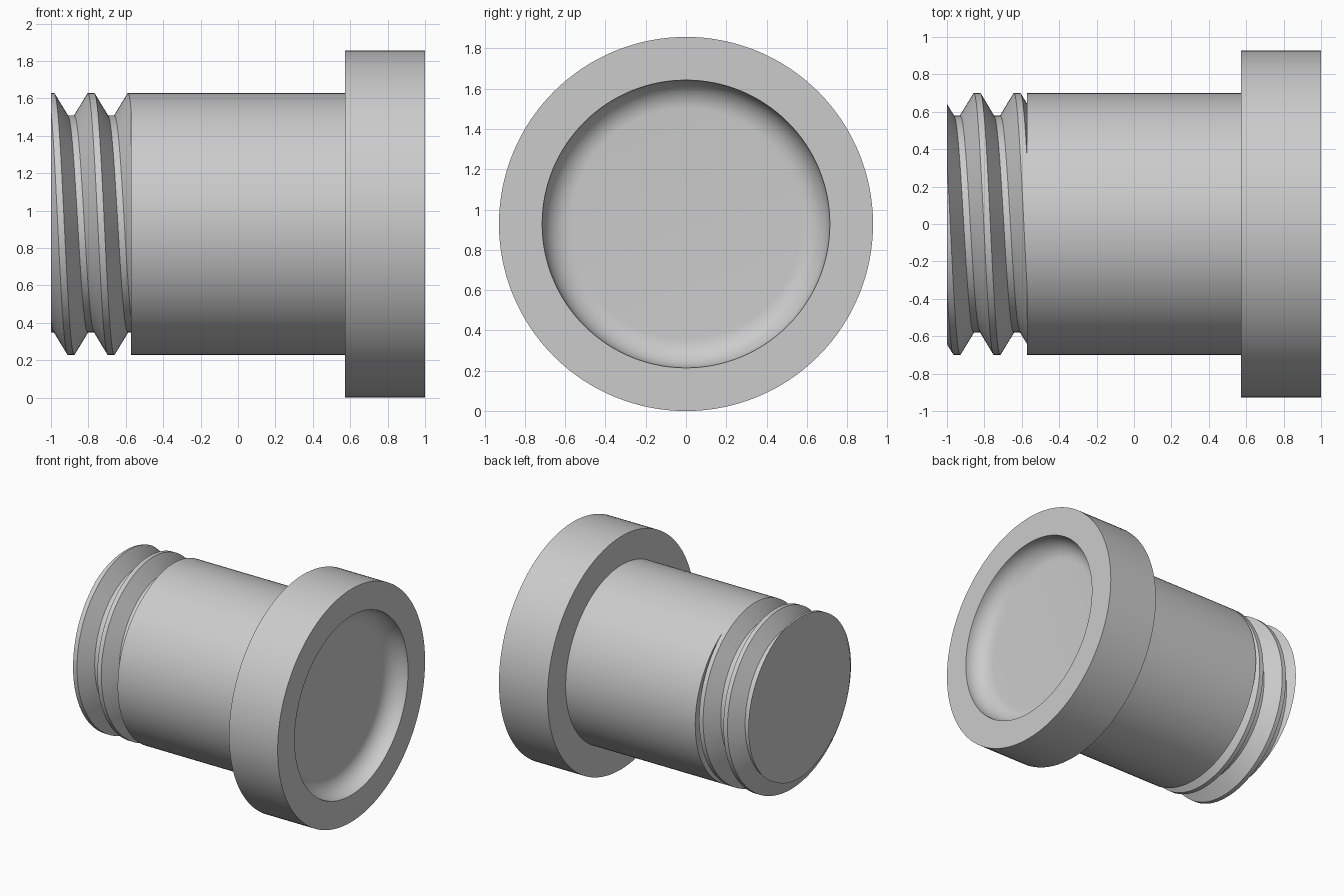
import bpy, bmesh
from math import sin, cos, pi, radians

cube = bpy.data.objects.get("Cube")
if cube:
    bpy.data.objects.remove(cube)

SEG = 128
AXIS_Z = 0.9286
UNIT = 1 / 7                      # the part is 14 units long
TAIL, SHOULDER, FLANGE, FACE = -1, -4 * UNIT, 4 * UNIT, 1
R_SHAFT, R_ROOT, R_FLANGE, R_RECESS = 0.70, 0.58, 0.9286, 5 * UNIT

grey = bpy.data.materials.new("light_grey")
grey.use_nodes = True
grey.diffuse_color = (0.6, 0.6, 0.6, 1)
grey.node_tree.nodes["Principled BSDF"].inputs["Base Color"].default_value = (0.6, 0.6, 0.6, 1)


def ring_point(x, r, a):
    return (x, -r * sin(a), AXIS_Z + r * cos(a))


def finish(bm, name):
    bmesh.ops.recalc_face_normals(bm, faces=bm.faces)
    mesh = bpy.data.meshes.new(name)
    bm.to_mesh(mesh)
    bm.free()
    obj = bpy.data.objects.new(name, mesh)
    bpy.context.collection.objects.link(obj)
    mesh.materials.append(grey)
    bpy.ops.object.select_all(action="DESELECT")
    obj.select_set(True)
    bpy.context.view_layer.objects.active = obj
    bpy.ops.object.shade_smooth_by_angle(angle=radians(30))
    return obj


def bridge(bm, a, b):
    for i in range(len(a) - 1):
        bm.faces.new((a[i], a[i + 1], b[i + 1], b[i]))


# Plug body: shaft, flange and dished recess as one lathe about the x axis
fillet = UNIT
dish = [(FACE - fillet * sin(t * pi / 24), R_RECESS - fillet * (1 - cos(t * pi / 24)))
        for t in range(13)]
profile = [(SHOULDER, R_SHAFT), (FLANGE, R_SHAFT), (FLANGE, R_FLANGE), (FACE, R_FLANGE)] + dish
bm = bmesh.new()
rings = [[bm.verts.new(ring_point(x, r, 2 * pi * i / SEG)) for i in range(SEG)]
         for x, r in profile]
for a, b in zip(rings, rings[1:]):
    bridge(bm, a + a[:1], b + b[:1])
bm.faces.new(rings[0])
bm.faces.new(rings[-1])
finish(bm, "plug_body")

# Screw thread: trapezoid profile swept on a helix, trimmed flat at both ends
PITCH = 1.5 * UNIT
CREST = 0.0175                    # half width of the crest and root flats
tooth = [(-CREST, R_SHAFT), (CREST, R_SHAFT),
         (PITCH / 2 - CREST, R_ROOT), (PITCH / 2 + CREST, R_ROOT)]
bm = bmesh.new()
strips = []
for turn in range(-2, 4):
    for dx, r in tooth:
        strips.append([bm.verts.new(ring_point(TAIL + dx + PITCH * (turn + i / SEG), r,
                                               2 * pi * i / SEG)) for i in range(SEG + 1)])
for a, b in zip(strips, strips[1:]):
    bridge(bm, a, b)
bmesh.ops.remove_doubles(bm, verts=bm.verts, dist=1e-5)
for x, side in ((SHOULDER, 1), (TAIL, -1)):
    cut = bmesh.ops.bisect_plane(bm, geom=bm.verts[:] + bm.edges[:] + bm.faces[:], dist=1e-6,
                                 plane_co=(x, 0, 0), plane_no=(side, 0, 0), clear_outer=True)
rim = [e for e in bm.edges if e.is_boundary and all(abs(v.co.x - TAIL) < 1e-4 for v in e.verts)]
bmesh.ops.edgeloop_fill(bm, edges=rim)
finish(bm, "screw_thread")
